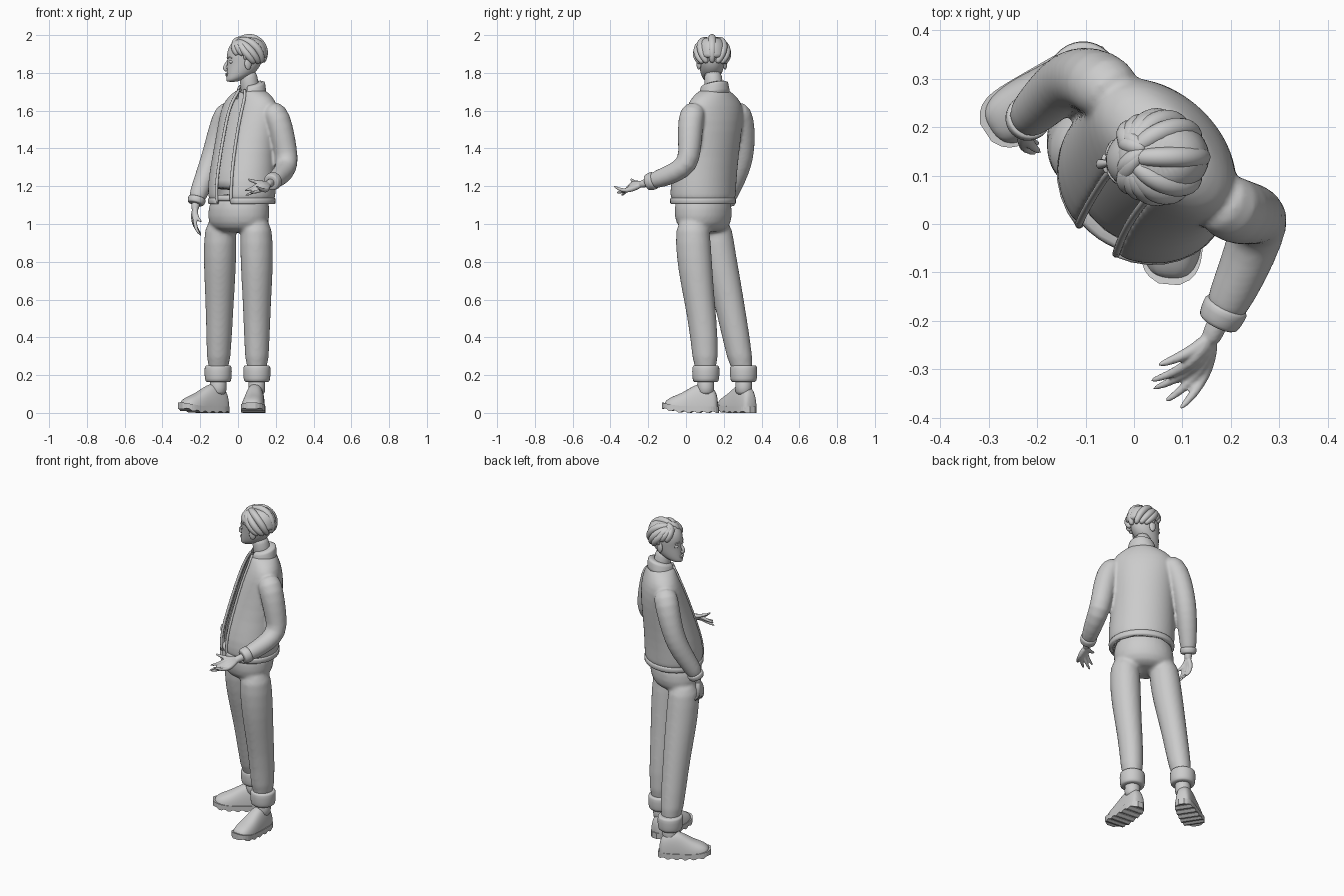
import bpy, bmesh, math
from math import sin, cos, pi, radians
from mathutils import Vector as V

if "Cube" in bpy.data.objects:
    bpy.data.objects.remove(bpy.data.objects["Cube"])

grey = bpy.data.materials.new("clay_grey")
grey.use_nodes = True
grey.diffuse_color = (0.6, 0.6, 0.6, 1)
grey.node_tree.nodes["Principled BSDF"].inputs["Base Color"].default_value = (0.6, 0.6, 0.6, 1)


# ---------- helpers ----------
def skin(bm, rings):
    """Bridge closed rings of points and cap both ends."""
    rows = [[bm.verts.new(p) for p in r] for r in rings]
    n = len(rows[0])
    for a, b in zip(rows, rows[1:]):
        for i in range(n):
            bm.faces.new((a[i], a[(i + 1) % n], b[(i + 1) % n], b[i]))
    bm.faces.new(rows[0][::-1])
    bm.faces.new(rows[-1])


def finish(name, bm, sub=1, voxel=0, smooth=True, relax=4):
    bmesh.ops.recalc_face_normals(bm, faces=bm.faces)
    me = bpy.data.meshes.new(name)
    bm.to_mesh(me)
    bm.free()
    me.materials.append(grey)
    for p in me.polygons:
        p.use_smooth = smooth
    ob = bpy.data.objects.new(name, me)
    bpy.context.scene.collection.objects.link(ob)
    if sub:
        ob.modifiers.new("Subdivide", 'SUBSURF').levels = sub
        ob.modifiers[-1].render_levels = sub
    if voxel:
        m = ob.modifiers.new("Blend", 'REMESH')
        m.mode, m.voxel_size, m.use_smooth_shade = 'VOXEL', voxel, True
        s = ob.modifiers.new("Relax", 'SMOOTH')
        s.factor, s.iterations = 0.5, relax
    return ob


def part(name, *ring_sets, **kw):
    bm = bmesh.new()
    for rings in ring_sets:
        skin(bm, rings)
    return finish(name, bm, **kw)


def tube(pts, radii, n=10):
    """Rings of a tapered tube following a path."""
    pts = [V(p) for p in pts]
    rings, side = [], None
    for i, p in enumerate(pts):
        t = (pts[min(i + 1, len(pts) - 1)] - pts[max(i - 1, 0)]).normalized()
        side = t.orthogonal() if side is None else side - t * side.dot(t)
        side.normalize()
        up = t.cross(side)
        rings.append([p + (side * cos(2 * pi * k / n) + up * sin(2 * pi * k / n)) * radii[i] for k in range(n)])
    return rings


def oval(ring, t, inset=0):
    """Point on a turned horizontal oval; t = 0 is the wearer's front."""
    z, cx, cy, a, b, deg = ring
    th = radians(deg)
    u, w = (a - inset) * sin(t), (b - inset) * cos(t)
    return V((cx + u * cos(th) - w * sin(th), cy - u * sin(th) - w * cos(th), z))


def full(ring, inset=0, n=24):
    return [oval(ring, 2 * pi * k / n, inset) for k in range(n)]


def open_ring(ring, gap, thick, n=30):
    ts = [gap + (2 * pi - 2 * gap) * k / n for k in range(n + 1)]
    return [oval(ring, t) for t in ts] + [oval(ring, t, thick) for t in reversed(ts)]


def blob(name, loc, scale, turn=0):
    bm = bmesh.new()
    bmesh.ops.create_uvsphere(bm, u_segments=16, v_segments=10, radius=1)
    ob = finish(name, bm, sub=0)
    ob.location, ob.scale, ob.rotation_euler = loc, scale, (0, 0, turn)
    return ob


# ---------- trousers ----------
pelvis = [(1.17, .01, .09, .155, .135, 35), (1.08, .005, .09, .172, .147, 33),
          (1.0, .003, .093, .175, .14, 33), (.95, 0, .095, .12, .09, 33)]
leg_z = (1.04, .9, .75, .6, .4, .18)
leg_r = (.08, .087, .084, .075, .067, .06)
left_path = ((.095, .035), (.098, .037), (.1, .05), (.1, .07), (.1, .098), (.1, .105))
right_path = ((-.09, .15), (-.095, .16), (-.096, .19), (-.097, .225), (-.1, .265), (-.105, .305))
legs = [[full((z, x, y, r, r * 1.1, 20)) for z, r, (x, y) in zip(leg_z, leg_r, path)]
        for path in (left_path, right_path)]
part("trousers", [full(r) for r in pelvis], *legs, voxel=.01, relax=6)
part("belt", [full((z, .01, .09, a, a - .02, 35)) for z, a in ((1.12, .166), (1.125, .17), (1.15, .167), (1.155, .16))])

# ---------- shoes, socks and turn-ups ----------
shoe_sections = [(-.145, .03, .06), (-.125, .046, .12), (-.06, .054, .145), (-.01, .057, .125),
                 (.05, .064, .085), (.105, .06, .066), (.14, .035, .04)]


def shoe(side, centre, yaw, ankle):
    f = V((-sin(yaw), -cos(yaw), 0))
    s = V((-f.y, f.x, 0))
    c = V((*centre, 0))
    upper, sole = [], []
    for u, hw, h in shoe_sections:
        lift = .018 * max(0, u / .14) ** 2
        ring = []
        for k in range(14):
            t = 2 * pi * k / 14
            w = math.copysign(abs(cos(t)) ** .7, cos(t)) * hw
            ring.append(c + f * u + s * w + V((0, 0, .02 + lift + max(0, sin(t)) * (h - lift))))
        upper.append(ring)
    for k in range(25):
        u = -.15 + .3 * k / 24
        hw = (.052 + .016 * (u + .15) / .3) * max(.1, 1 - abs(u / .152) ** 5) ** .5
        lift = .02 * max(0, u / .15) ** 2
        tread = .008 * (k // 2 % 2) + lift
        sole.append([c + f * u + s * w + V((0, 0, z)) for w, z in
                     ((-hw, tread), (hw, tread), (hw, .035 + lift), (-hw, .035 + lift))])
    part(side + "_shoe_upper", upper, sub=2)
    part(side + "_shoe_sole", sole, sub=0, smooth=False)
    part(side + "_sock", tube([(*ankle, z) for z in (.09, .13, .2)], (.043, .046, .045), 16))
    part(side + "_turn_up", [full((z, *ankle, r, r, 0)) for z, r in
                             ((.163, .058), (.165, .069), (.2, .073), (.245, .073), (.25, .066), (.252, .055))])


shoe("left", (.085, .025), radians(5), (.1, .105))
shoe("right", (-.18, .27), radians(57), (-.105, .305))

# ---------- shirt ----------
torso = [(1.11, .02, .09, .18, .16, 38), (1.14, .02, .09, .187, .165, 38), (1.22, .02, .092, .19, .165, 38),
         (1.35, .03, .115, .18, .15, 40), (1.5, .05, .14, .18, .135, 43), (1.6, .06, .152, .185, .115, 45),
         (1.655, .065, .153, .165, .095, 45), (1.69, .067, .151, .115, .08, 45), (1.715, .067, .15, .075, .07, 45)]
shirt_hem = (1.175, .02, .09, .187, .164, 38)
part("shirt", [full(r, .027) for r in [shirt_hem] + torso[2:]])
part("shirt_neckband", tube([(.066, .148, 1.69), (.064, .147, 1.715)], (.06, .056), 20))

# ---------- jacket ----------
left_arm = [(.16, .06, 1.6), (.2, .03, 1.59), (.228, .022, 1.5), (.25, .02, 1.4), (.262, .01, 1.315),
            (.24, -.06, 1.27), (.205, -.14, 1.24), (.178, -.195, 1.222)]
right_arm = [(-.025, .25, 1.6), (-.06, .285, 1.59), (-.09, .3, 1.5), (-.12, .302, 1.4), (-.145, .29, 1.32),
             (-.178, .26, 1.235), (-.21, .228, 1.16), (-.222, .215, 1.115)]
sleeve_r = (.06, .071, .068, .063, .061, .056, .049, .042)
GAP = .27
shell = [open_ring(r, GAP, .02) for r in torso]
part("jacket", shell, tube(left_arm, sleeve_r, 16), tube(right_arm, sleeve_r, 16), voxel=.008, relax=5)

# front edging, hem seam and collar
for side, g in (("left", GAP), ("right", -GAP)):
    edge = [oval(r, g, .004) for r in torso]
    part(side + "_front_edging", tube(edge, [.009] * len(edge), 8))
part("jacket_hem", [open_ring((z, .02, .09, .18 + d, .16 + d, 38), GAP, .02)
                    for z, d in ((1.105, .002), (1.112, .006), (1.13, .007), (1.138, .003))], sub=0)
collar = [(1.675, .067, .15, .098, .082, 45), (1.71, .068, .15, .082, .078, 45),
          (1.745, .07, .15, .075, .073, 45), (1.76, .071, .151, .071, .07, 45)]


def collar_ring(r):
    pts = open_ring(r, .42, .012)
    for p in pts:    # the collar drops toward the throat
        front = -(p.x - .07) * .7 - (p.y - .15) * .7
        p.z -= .25 * (front + .05)
    return pts


part("collar", [collar_ring(r) for r in collar])
for side, arm in (("left", left_arm), ("right", right_arm)):
    a, b = V(arm[-2]), V(arm[-1])
    part(side + "_cuff", tube([a.lerp(b, t) for t in (.45, .5, .95, 1.15, 1.2)], (.042, .05, .047, .044, .036), 16))


# ---------- hands ----------
def hand(side, wrist, knuckles, tips, thumb, bend):
    w = V(wrist[1])
    a, b = V(knuckles[0]), V(knuckles[1])
    mid = (a + b) / 2
    sets = [tube([wrist[0], w, w.lerp(mid, .3)], (.025, .023, .02))]
    for k, tip in enumerate(tips):
        base, end = a.lerp(b, k / 3), V(tip)
        sets.append(tube([w.lerp(base, .1), w.lerp(base, .6), base, base.lerp(end, .5) + V(bend), end],
                         (.016, .018, .0125, .0105, .006), 8))
    base = w.lerp(a, .35)
    sets.append(tube([w, base, base.lerp(V(thumb), .55) + V(bend), thumb], (.016, .017, .012, .007), 8))
    part(side + "_hand", *sets, voxel=.004, relax=3)


hand("left", ((.185, -.18, 1.225), (.163, -.225, 1.213)), ((.115, -.288, 1.215), (.148, -.31, 1.175)),
     ((.03, -.325, 1.175), (.035, -.342, 1.15), (.06, -.37, 1.165), (.092, -.385, 1.203)),
     (.045, -.293, 1.24), (.004, -.004, -.008))
hand("right", ((-.218, .22, 1.13), (-.227, .208, 1.09)), ((-.228, .165, 1.025), (-.238, .218, 1.025)),
     ((-.2, .145, .94), (-.192, .165, .935), (-.19, .19, .94), (-.2, .208, .955)),
     (-.19, .145, 1.01), (-.012, 0, -.006))

# ---------- head ----------
F = V((-.99, -.12, 0)).normalized()
S = V((-F.y, F.x, 0))
BASE = V((.04, .137, 0))


def at(f, s, z):
    return BASE + F * f + S * s + V((0, 0, z))


part("neck", tube([(.068, .152, 1.66), (.062, .147, 1.74), (.048, .139, 1.82)], (.055, .048, .05), 18))
skull = [(1.752, .098, .05, .018), (1.762, .104, .02, .036), (1.785, .101, -.03, .052), (1.82, .099, -.07, .063),
         (1.86, .096, -.088, .07), (1.9, .102, -.092, .075), (1.95, .086, -.086, .07), (1.985, .04, -.05, .04)]
part("head", [[at((f + b) / 2 + (f - b) / 2 * cos(2 * pi * k / 24), w * sin(2 * pi * k / 24), z)
               for k in range(24)] for z, f, b, w in skull], sub=2)
part("nose", tube([at(.09, 0, 1.875), at(.1, 0, 1.85), at(.113, 0, 1.83), at(.11, 0, 1.818), at(.095, 0, 1.812)],
                  (.005, .008, .011, .012, .008)))
turn = math.atan2(F.y, F.x)
blob("upper_lip", at(.1, 0, 1.796), (.008, .02, .005), turn)
blob("lower_lip", at(.1, 0, 1.787), (.008, .017, .006), turn)
for side, m in (("left", 1), ("right", -1)):
    blob(side + "_eye", at(.079, m * .03, 1.858), (.013, .015, .009), turn)
    blob(side + "_ear", at(-.005, m * .07, 1.85), (.02, .011, .033), turn + m * .3)
    part(side + "_eyebrow", tube([at(.097, m * .013, 1.878), at(.092, m * .03, 1.884), at(.076, m * .048, 1.878)],
                                 (.004, .005, .003), 6))

# ---------- hair ----------
HC = V((.05, .138, 1.892))
HR = V((.088, .076, .09))


def lock(start, end, width):
    """Tapered strand sweeping over the scalp between two directions."""
    a, b = V(start).normalized(), V(end).normalized()
    pts = []
    for k in range(9):
        d = a.slerp(b, k / 8)
        swell = 1 + .09 * sin(pi * k / 8)
        pts.append(HC + V(d * HR for d, HR in zip(d, HR)) * swell)
    return tube(pts, [width * (.35 + .65 * sin(pi * min(1, (k + 1) / 9.5)) ** .6) for k in range(9)], 8)


cap = [(1.875, .088, .075, .073), (1.9, .067, .087, .078), (1.94, .056, .096, .078),
       (1.97, .05, .08, .064), (1.99, .05, .045, .036)]
part("hair_cap", [full((z, x, .138, a, b, 0)) for z, x, a, b in cap])
for k in range(13):
    ang = radians(-125 + 250 * k / 12)
    drop = -.5 if abs(ang) < 1.1 else .02
    root = (-.62, .25 * sin(ang), .75)
    part("hair_lock_%02d" % (k + 1), lock(root, (cos(ang), sin(ang), drop), .024))
for k, (y, z) in enumerate(((-.85, .35), (-.5, .5), (.45, .55), (.8, .35))):
    part("fringe_lock_%d" % (k + 1), lock((-.3, .2, .95), (-1, y, z), .02))
for side, m in (("left", -1), ("right", 1)):
    part(side + "_sideburn", lock((-.1, m, .3), (-.12, m * .95, -.25), .012))
